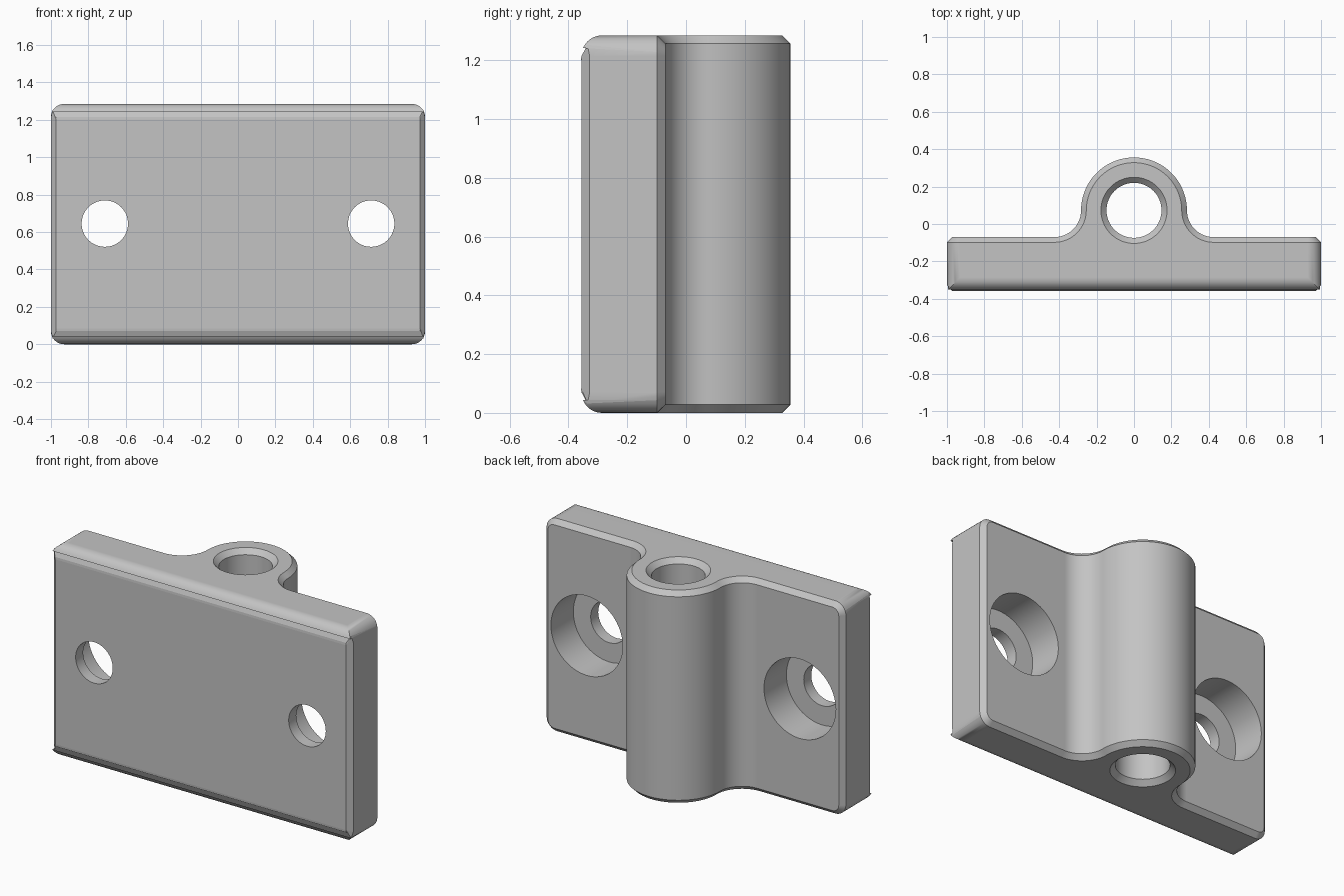
import bpy, bmesh, math
from mathutils import Matrix, Vector

if "Cube" in bpy.data.objects:
    bpy.data.objects.remove(bpy.data.objects["Cube"], do_unlink=True)

HEIGHT = 1.285
FRONT, BACK = -0.356, -0.07      # plate faces
BOSS_Y, BOSS_R = 0.073, 0.283    # hinge barrel
FILLET = BOSS_Y - BACK
CORNER, CHAMFER = 0.07, 0.028

grey = bpy.data.materials.new("plain_grey")
grey.use_nodes = True
COLOUR = (0.55, 0.55, 0.55, 1)
grey.diffuse_color = COLOUR
grey.node_tree.nodes["Principled BSDF"].inputs["Base Color"].default_value = COLOUR


def arc(cx, cy, r, start, end, steps):
    angles = [math.radians(start + (end - start) * i / steps) for i in range(steps + 1)]
    return [(cx + r * math.cos(a), cy + r * math.sin(a)) for a in angles]


def add_object(name, bm):
    bmesh.ops.recalc_face_normals(bm, faces=bm.faces)
    mesh = bpy.data.meshes.new(name)
    bm.to_mesh(mesh)
    bm.free()
    obj = bpy.data.objects.new(name, mesh)
    bpy.context.collection.objects.link(obj)
    mesh.materials.append(grey)
    return obj


def lathe(name, profile, matrix, steps=64):
    """Closed turned solid from (radius, height) pairs."""
    bm = bmesh.new()
    rings = [[bm.verts.new((x, y, h)) for x, y in arc(0, 0, r, 0, 360, steps)[:-1]]
             for r, h in profile]
    for low, high in zip(rings, rings[1:]):
        for i in range(steps):
            j = (i + 1) % steps
            bm.faces.new((low[i], low[j], high[j], high[i]))
    bm.faces.new(rings[0])
    bm.faces.new(rings[-1])
    bm.transform(matrix)
    obj = add_object(name, bm)
    obj.hide_render = True
    return obj


# Plate and barrel outline, extruded upwards
reach = BOSS_R + FILLET
outline = [(-1, FRONT), (1, FRONT), (1, BACK)]
outline += arc(reach, BOSS_Y, FILLET, 270, 180, 16)
outline += arc(0, BOSS_Y, BOSS_R, 0, 180, 48)[1:-1]
outline += arc(-reach, BOSS_Y, FILLET, 0, -90, 16)
outline += [(-1, BACK)]

bm = bmesh.new()
base = bm.faces.new([bm.verts.new((x, y, 0)) for x, y in outline])
extruded = bmesh.ops.extrude_face_region(bm, geom=[base])["geom"]
bmesh.ops.translate(bm, verts=[g for g in extruded if isinstance(g, bmesh.types.BMVert)],
                    vec=(0, 0, HEIGHT))
bmesh.ops.recalc_face_normals(bm, faces=bm.faces)

# Rounded plate corners
corners = [e for e in bm.edges
           if all(abs(v.co.x) > 0.999 for v in e.verts)
           and abs(e.verts[0].co.z - e.verts[1].co.z) < 0.01]
bmesh.ops.bevel(bm, geom=corners, offset=CORNER, offset_type='OFFSET', segments=8,
                profile=0.5, affect='EDGES', clamp_overlap=False)
bm.normal_update()


# Chamfer round the front face and round the whole back surface
def side_of(face):
    if face.normal.y < -0.99:
        return "front"
    horizontal = abs(face.normal.z) < 0.01
    if horizontal and face.calc_center_median().y > BACK - 0.01:
        return "back"
    return "rim"


rims = [e for e in bm.edges if len(e.link_faces) == 2
        and side_of(e.link_faces[0]) != side_of(e.link_faces[1])]
bmesh.ops.bevel(bm, geom=rims, offset=CHAMFER, offset_type='OFFSET', segments=1,
                affect='EDGES', clamp_overlap=False)
bracket = add_object("hinge_bracket", bm)

# Barrel bore with chamfered mouths, and counterbored screw holes
lip, bore = 0.03, 0.147
wide = bore + lip
cutters = [lathe("bore_cutter",
                 [(wide + 0.05, -0.05), (wide, 0), (bore, lip), (bore, HEIGHT - lip),
                  (wide, HEIGHT), (wide + 0.05, HEIGHT + 0.05)],
                 Matrix.Translation((0, BOSS_Y, 0)))]
for side in (-1, 1):
    place = Matrix.Translation(Vector((0.712 * side, FRONT, 0.645))) @ Matrix.Rotation(-math.pi / 2, 4, 'X')
    cutters.append(lathe("screw_hole_cutter",
                         [(0.124, -0.1), (0.124, 0.072), (0.24, 0.072), (0.24, 0.4)], place))

bpy.ops.object.select_all(action='DESELECT')
bracket.select_set(True)
bpy.context.view_layer.objects.active = bracket
for cutter in cutters:
    mod = bracket.modifiers.new("cut", 'BOOLEAN')
    mod.operation = 'DIFFERENCE'
    mod.solver = 'EXACT'
    mod.object = cutter
    bpy.ops.object.modifier_apply(modifier=mod.name)
for cutter in cutters:
    bpy.data.objects.remove(cutter, do_unlink=True)

# Smooth curves with crisp edges
bpy.ops.object.shade_smooth_by_angle(angle=math.radians(25))
weighted = bracket.modifiers.new("weighted_normals", 'WEIGHTED_NORMAL')
weighted.keep_sharp = True
